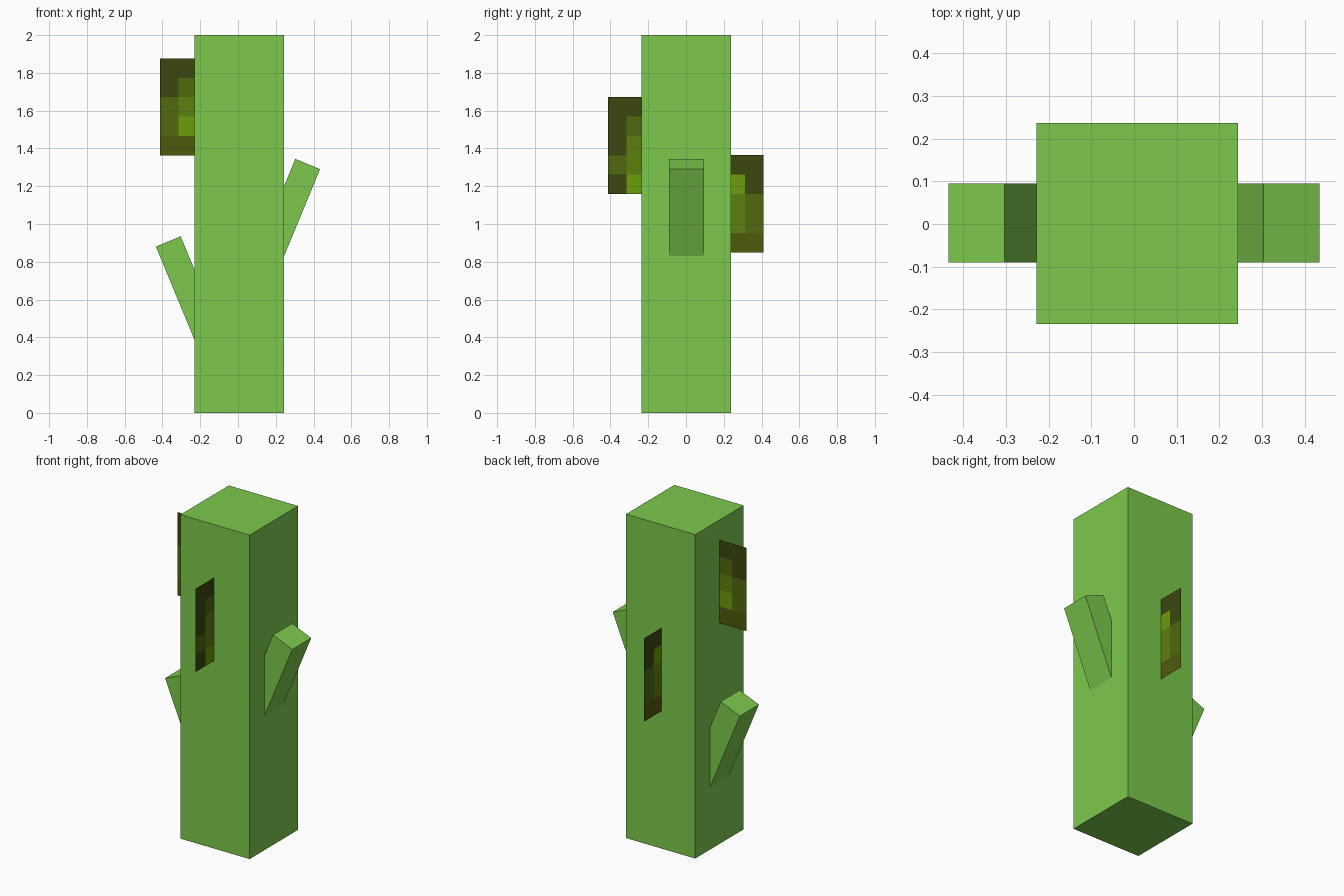
import bpy, bmesh, math
from mathutils import Matrix, Vector

if "Cube" in bpy.data.objects:
    bpy.data.objects.remove(bpy.data.objects["Cube"])


def material(name, hex_code):
    def linear(c):
        c /= 255
        return c / 12.92 if c <= 0.04045 else ((c + 0.055) / 1.055) ** 2.4
    m = bpy.data.materials.new(name)
    m.diffuse_color = [linear(int(hex_code[i:i + 2], 16)) for i in (0, 2, 4)] + [1]
    m.use_nodes = True
    m.node_tree.nodes["Principled BSDF"].inputs["Base Color"].default_value = m.diffuse_color
    return m


stem_green = material("stem green", "7CC94C")
leaf_mats = {
    "D": material("dark olive", "3B470E"),
    "K": material("brown olive", "4F5A0B"),
    "O": material("olive", "50680D"),
    "M": material("moss green", "5C800C"),
    "B": material("bright moss", "6B9C0C"),
}


def make_object(name, bm, mats):
    mesh = bpy.data.meshes.new(name)
    bm.to_mesh(mesh)
    bm.free()
    for m in mats:
        mesh.materials.append(m)
    obj = bpy.data.objects.new(name, mesh)
    bpy.context.collection.objects.link(obj)
    return obj


def box(name, center, size, tilt=0.0):
    bm = bmesh.new()
    bmesh.ops.create_cube(bm, size=1, matrix=Matrix.Translation(center)
                          @ Matrix.Rotation(tilt, 4, 'Y')
                          @ Matrix.Diagonal((*size, 1)))
    return make_object(name, bm, [stem_green])


# Square trunk
box("trunk", (0.0075, 0.001, 1.0), (0.473, 0.472, 2.0))

# Tilted side branches, rooted inside the trunk
TILT, LENGTH = math.radians(22.5), 0.62
for name, side, top_z in (("right_branch", 1, 1.3175), ("left_branch", -1, 0.9075)):
    top = Vector((side * 0.369, 0.002, top_z))
    axis = Vector((side * math.sin(TILT), 0, math.cos(TILT)))
    box(name, top - axis * LENGTH / 2, (0.142, 0.185, LENGTH), side * TILT)


# Flat leaves: two columns by five rows of coloured patches, outer column first
def leaf(name, direction, root, tip, z_top, rows):
    bm = bmesh.new()
    keys = list(leaf_mats)
    dx, dy = direction
    height = 0.514 / len(rows)
    columns = (tip, tip - 0.098, root)
    for r, row in enumerate(rows):
        z1, z0 = z_top - r * height, z_top - (r + 1) * height
        for c, key in enumerate(row):
            a, b = columns[c], columns[c + 1]
            corners = ((a, z0), (b, z0), (b, z1), (a, z1))
            face = bm.faces.new([bm.verts.new((dx * d, dy * d, z)) for d, z in corners])
            face.material_index = keys.index(key)
    bmesh.ops.remove_doubles(bm, verts=bm.verts, dist=0.0005)
    make_object(name, bm, leaf_mats.values())


leaf("left_leaf", (-1, 0), 0.225, 0.413, 1.877, ("DD", "DO", "OM", "OB", "KK"))
leaf("front_leaf", (0, -1), 0.23, 0.413, 1.672, ("DD", "DO", "DM", "OM", "DB"))
leaf("back_leaf", (0, 1), 0.23, 0.41, 1.364, ("DD", "DB", "OM", "OM", "KK"))
